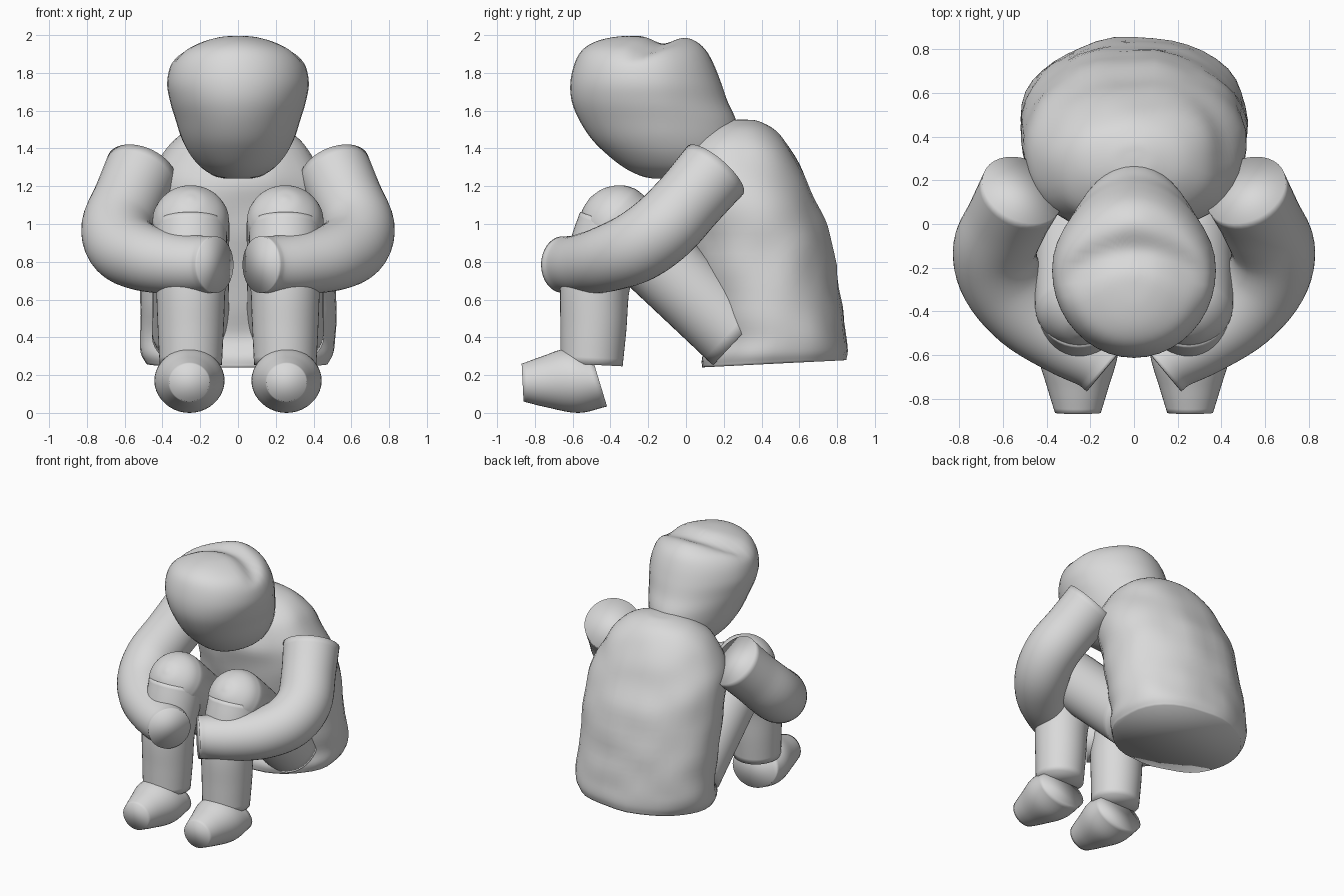
import bpy, bmesh, math
from mathutils import Vector, noise

if "Cube" in bpy.data.objects:
    bpy.data.objects.remove(bpy.data.objects["Cube"])

clay = bpy.data.materials.new("clay_grey")
clay.diffuse_color = (0.7, 0.7, 0.7, 1)
clay.use_nodes = True
clay.node_tree.nodes["Principled BSDF"].inputs["Base Color"].default_value = clay.diffuse_color


def smooth_rows(rows, n=5):
    """Catmull-Rom interpolation of parameter rows."""
    rows = [Vector(r) for r in rows]
    out = []
    for i in range(len(rows) - 1):
        b, c = rows[i], rows[i + 1]
        a = rows[i - 1] if i else 2 * b - c
        d = rows[i + 2] if i + 2 < len(rows) else 2 * c - b
        for k in range(n):
            t = k / n
            out.append(0.5 * (2 * b + (c - a) * t + (2 * a - 5 * b + 4 * c - d) * t * t
                              + (3 * b - a - 3 * c + d) * t ** 3))
    return out + [rows[-1]]


def loft(name, rings, side=1, power=2.0, segs=40, shape=None):
    """Skin (centre, u axis, v axis) rings and close both ends."""
    bm = bmesh.new()
    loops = []
    for c, u, v in rings:
        loop = []
        for k in range(segs):
            a = 2 * math.pi * k / segs
            ca, sa = math.cos(a), math.sin(a)
            ca = math.copysign(abs(ca) ** (2 / power), ca)
            sa = math.copysign(abs(sa) ** (2 / power), sa)
            p = c + u * ca + v * sa
            if shape:
                p = shape(p)
            loop.append(bm.verts.new((p.x * side, p.y, p.z)))
        loops.append(loop)
    for a, b in zip(loops, loops[1:]):
        for k in range(segs):
            j = (k + 1) % segs
            bm.faces.new((a[k], a[j], b[j], b[k]))
    bm.faces.new(loops[0])
    bm.faces.new(loops[-1])
    bmesh.ops.recalc_face_normals(bm, faces=bm.faces[:])
    mesh = bpy.data.meshes.new(name)
    bm.to_mesh(mesh)
    bm.free()
    for f in mesh.polygons:
        f.use_smooth = True
    mesh.materials.append(clay)
    ob = bpy.data.objects.new(name, mesh)
    bpy.context.collection.objects.link(ob)
    return ob


def stack(rows):
    """Level rings from (z, front y, back y, half width)."""
    return [(Vector((0, (f + b) / 2, z)), Vector((w, 0, 0)), Vector((0, (b - f) / 2, 0)))
            for z, f, b, w in smooth_rows(rows)]


def tube(name, rows, side):
    """Round limb along (x, y, z, radius) points."""
    pts = smooth_rows(rows)
    rings, u = [], Vector((1, 0.2, 0))
    for i, p in enumerate(pts):
        t = (pts[min(i + 1, len(pts) - 1)].xyz - pts[max(i - 1, 0)].xyz).normalized()
        u = (u - t * u.dot(t)).normalized()
        rings.append((p.xyz, u * p.w, t.cross(u) * p.w))
    loft(name, rings, side)


def cloth(p):
    # sloped seat edge and gently rumpled shirt
    n = noise.noise(p * 5) * 0.018
    d = Vector((p.x, p.y - 0.4, 0)).normalized()
    fade = max(0, 1 - (p.z - 0.26) / 0.6)
    return p + d * n + Vector((0, 0, 0.05 * (p.y - 0.46) * fade))


def crown_dent(p):
    # egg-shaped skull with a shallow curved crease across the top
    p = p.copy()
    p.x *= 1 - 0.3 * max(0, p.y + 0.12)
    k = min(1, max(0, (p.z - 1.82) / 0.14))
    k = k * k * (3 - 2 * k)
    dent = 0.042 * k * math.exp(-((p.y + 0.12 + 1.3 * p.x ** 2) / 0.075) ** 2)
    return p - Vector((0, 0, dent))


# torso
loft("torso", stack([
    (0.26, 0.08, 0.845, 0.48), (0.32, 0.08, 0.855, 0.51), (0.42, 0.12, 0.845, 0.515),
    (0.6, 0.08, 0.82, 0.515), (0.9, 0.0, 0.77, 0.51), (1.1, -0.04, 0.70, 0.50),
    (1.25, -0.05, 0.63, 0.46), (1.4, 0.0, 0.55, 0.37), (1.5, 0.1, 0.47, 0.255),
    (1.545, 0.2, 0.38, 0.12), (1.553, 0.28, 0.31, 0.02)]), power=2.15, shape=cloth)

# bowed head with neck
loft("head", stack([
    (1.24, -0.17, 0.15, 0.07), (1.255, -0.24, 0.22, 0.13), (1.3, -0.33, 0.25, 0.2),
    (1.37, -0.42, 0.27, 0.258), (1.45, -0.5, 0.28, 0.298), (1.55, -0.565, 0.265, 0.33),
    (1.65, -0.605, 0.22, 0.36), (1.75, -0.612, 0.185, 0.375), (1.85, -0.59, 0.145, 0.352),
    (1.92, -0.55, 0.105, 0.295), (1.965, -0.48, 0.055, 0.2), (1.99, -0.38, -0.01, 0.11),
    (1.997, -0.27, -0.12, 0.03), (1.997, -0.205, -0.195, 0.004)]),
    shape=crown_dent)

for side, tag in ((1, "left"), (-1, "right")):
    # arm wrapped around the knees, cut flat at both ends
    tube("arm_" + tag, [
        (0.51, 0.155, 1.285, 0.195), (0.58, 0.02, 1.13, 0.188), (0.637, -0.115, 0.985, 0.192),
        (0.605, -0.26, 0.88, 0.19), (0.49, -0.41, 0.82, 0.177), (0.32, -0.53, 0.79, 0.162),
        (0.18, -0.605, 0.785, 0.152), (0.12, -0.652, 0.785, 0.15)], side)

    # thigh with rounded knee
    tube("thigh_" + tag, [
        (0.25, -0.36 + 0.73 * s, 1.0 - 0.68 * s, r) for s, r in (
            (-0.203, 0.01), (-0.187, 0.08), (-0.14, 0.15), (-0.08, 0.19),
            (0, 0.204), (0.3, 0.202), (0.6, 0.203), (0.88, 0.205))], side)

    # shin
    tube("shin_" + tag, [
        (0.25, -0.5, 0.255, 0.165), (0.25, -0.49, 0.45, 0.175),
        (0.25, -0.48, 0.68, 0.184), (0.25, -0.425, 0.87, 0.192),
        (0.25, -0.38, 1.0, 0.192)], side)

    # tapered shoe with flat toe and leaning heel
    loft("foot_" + tag, [
        (Vector((0.257, y, z)), Vector((w, 0, 0)), Vector((0, -lean, h)))
        for y, z, w, h, lean in smooth_rows([
            (-0.865, 0.16, 0.105, 0.1, 0.005), (-0.75, 0.165, 0.14, 0.135, 0.01),
            (-0.6, 0.17, 0.183, 0.17, 0.03), (-0.46, 0.172, 0.183, 0.138, 0.042)])], side)
